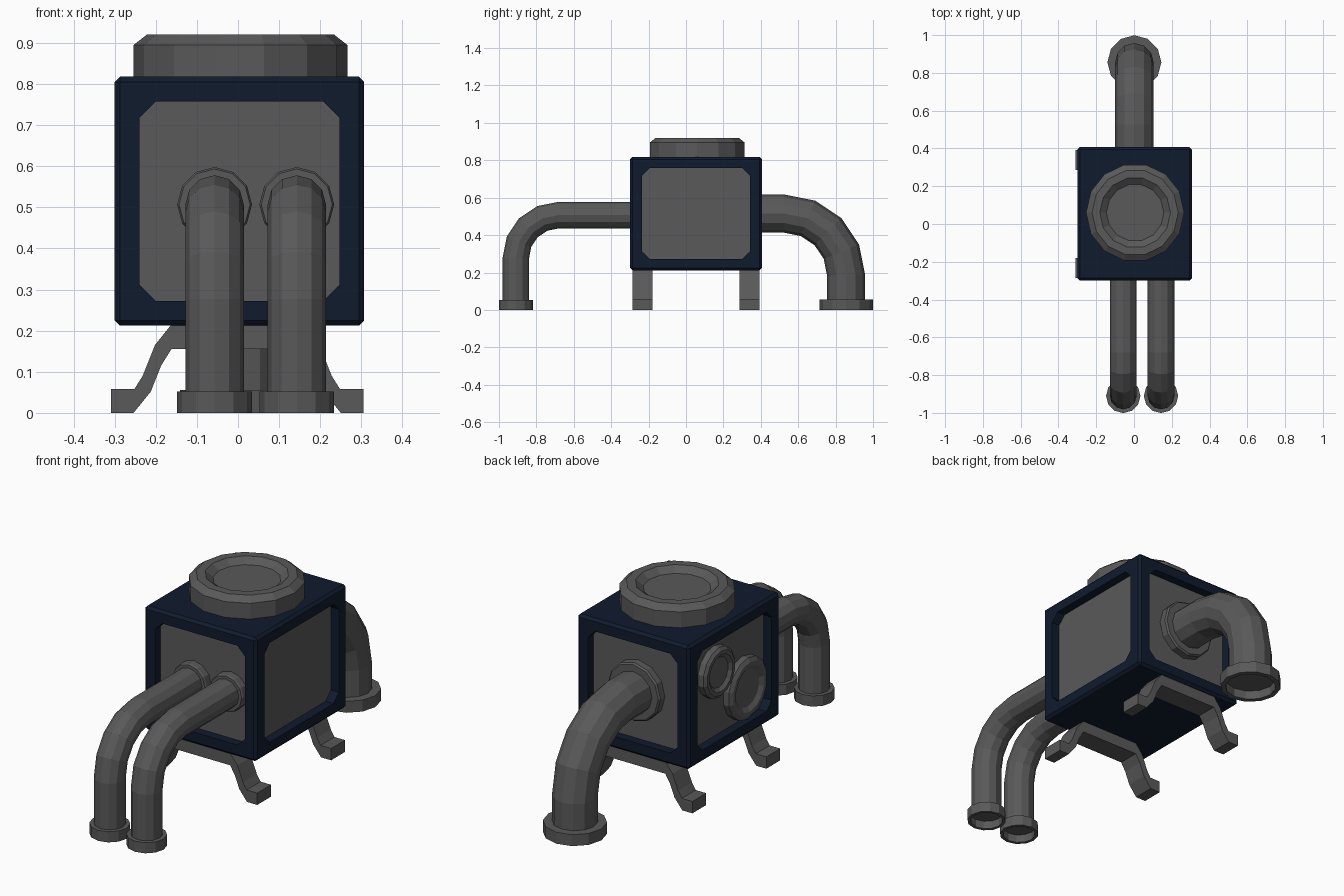
import bpy, bmesh, math
from mathutils import Matrix, Vector

if "Cube" in bpy.data.objects:
    bpy.data.objects.remove(bpy.data.objects["Cube"])


def material(name, rgb):
    m = bpy.data.materials.new(name)
    m.diffuse_color = (*rgb, 1)
    m.use_nodes = True
    m.node_tree.nodes["Principled BSDF"].inputs["Base Color"].default_value = m.diffuse_color
    return m


GREY = material("dark_grey", (0.1, 0.1, 0.1))
NAVY = material("navy", (0.005, 0.011, 0.027))


def finish(bm, name, mat=GREY):
    bmesh.ops.recalc_face_normals(bm, faces=bm.faces)
    me = bpy.data.meshes.new(name)
    bm.to_mesh(me)
    bm.free()
    me.materials.append(mat)
    ob = bpy.data.objects.new(name, me)
    bpy.context.collection.objects.link(ob)
    return ob


def skin(rings, name):
    """Bridge a list of point rings and cap both ends."""
    bm = bmesh.new()
    loops = [[bm.verts.new(p) for p in ring] for ring in rings]
    n = len(loops[0])
    for a, b in zip(loops, loops[1:]):
        for i in range(n):
            j = (i + 1) % n
            bm.faces.new((a[i], a[j], b[j], b[i]))
    bm.faces.new(loops[0])
    bm.faces.new(loops[-1])
    return finish(bm, name)


def lathe(name, profile, loc, rot=Matrix(), sides=12):
    """Turn (radius, height) points around local z, then place."""
    m = Matrix.Translation(loc) @ rot
    angles = [2 * math.pi * i / sides for i in range(sides)]
    return skin([[m @ Vector((r * math.cos(a), r * math.sin(a), h)) for a in angles]
                 for r, h in profile], name)


def prism(name, pts, axis, lo, hi, mat=GREY):
    """Extrude a 2D outline along x or y."""
    place = (lambda p, d: (d, *p)) if axis == "x" else (lambda p, d: (p[0], d, p[1]))
    ob = skin([[place(p, d) for p in pts] for d in (lo, hi)], name)
    ob.data.materials[0] = mat
    return ob


FRONT = Matrix.Rotation(math.radians(90), 4, "X")
BACK = Matrix.Rotation(math.radians(-90), 4, "X")
LEFT = Matrix.Rotation(math.radians(-90), 4, "Y")

# Box body
X0, X1, Y0, Y1, Z0, Z1 = -0.30, 0.307, -0.30, 0.407, 0.212, 0.818
DEPTH, LIP = 0.045, 0.06
bm = bmesh.new()
bmesh.ops.create_cube(bm, size=1)
for v in bm.verts:
    v.co = (X0 if v.co.x < 0 else X1, Y0 if v.co.y < 0 else Y1, Z0 if v.co.z < 0 else Z1)
bmesh.ops.bevel(bm, geom=bm.edges[:], offset=0.013, segments=1, affect="EDGES")
body = finish(bm, "box_frame", NAVY)


def octagon(a0, a1, b0, b1, c=0.04):
    return [(a0 + c, b0), (a1 - c, b0), (a1, b0 + c), (a1, b1 - c),
            (a1 - c, b1), (a0 + c, b1), (a0, b1 - c), (a0, b0 + c)]


# Recessed side panels: cut the frame, then fill with grey plates
wide = octagon(X0 + LIP, X1 - LIP, Z0 + LIP, Z1 - LIP)
deep = octagon(Y0 + LIP + 0.006, Y1 - LIP - 0.006, Z0 + LIP, Z1 - LIP)
for side, pts, axis, edge, s in (("front", wide, "y", Y0, 1), ("back", wide, "y", Y1, -1),
                                 ("left", deep, "x", X0, 1), ("right", deep, "x", X1, -1)):
    cutter = prism(side + "_recess_cutter", pts, axis, edge - s * 0.05, edge + s * DEPTH, NAVY)
    cutter.hide_render = True
    cutter.hide_viewport = True
    mod = body.modifiers.new(side + "_recess", "BOOLEAN")
    mod.operation, mod.solver, mod.object = "DIFFERENCE", "EXACT", cutter
    prism(side + "_panel", pts, axis, edge + s * (DEPTH - 0.002), edge + s * (DEPTH + 0.01))

# Round top lid with dished centre
lathe("top_lid", [(0.26, 0.8), (0.26, 0.895), (0.228, 0.92), (0.187, 0.92), (0.152, 0.893)],
      (0.006, 0.06, 0), sides=14)

# Two dished discs on the left panel
for name, r, y, z in (("small_side_disc", 0.123, 0.155, 0.593), ("large_side_disc", 0.15, -0.068, 0.43)):
    lathe(name, [(r, 0), (r, 0.032), (r * 0.88, 0.044), (r * 0.74, 0.044), (r * 0.6, 0.03)],
          (X0 + DEPTH, y, z), LEFT, 14)


def pipe(name, x, r, z, y_wall, y_end, bend, r_flange, h):
    """Bent pipe leaving a wall, turning down to the ground, with flanges."""
    s = 1 if y_end > 0 else -1
    path = [(y_wall, z, 0)]
    for k in range(5):
        t = math.pi / 2 * k / 4
        path.append((y_end - s * bend * (1 - math.sin(t)), z - bend * (1 - math.cos(t)), t))
    path.append((y_end, h - 0.01, math.pi / 2))
    rings = []
    for y, zc, t in path:
        ring = []
        for i in range(12):
            a = 2 * math.pi * i / 12
            n = r * math.sin(a)
            ring.append((x + r * math.cos(a), y + s * n * math.sin(t), zc + n * math.cos(t)))
        rings.append(ring)
    skin(rings, name)
    rin = r_flange * 0.83
    lathe(name + "_ground_flange", [(rin, h - 0.012), (rin, 0), (r_flange, 0), (r_flange, h), (r * 0.9, h)],
          (x, y_end, 0))
    lathe(name + "_wall_flange", [(r_flange, 0), (r_flange, 0.036), (r_flange * 0.95, 0.044), (r * 0.9, 0.044)],
          (x, y_wall, z), FRONT if s < 0 else BACK)


pipe("front_left_pipe", -0.057, 0.071, 0.507, Y0 + DEPTH, -0.91, 0.23, 0.091, 0.052)
pipe("front_right_pipe", 0.143, 0.071, 0.507, Y0 + DEPTH, -0.91, 0.23, 0.091, 0.052)
pipe("back_pipe", 0.002, 0.102, 0.515, Y1 - DEPTH, 0.856, 0.33, 0.143, 0.056)

# Bent strap legs, mirrored left to right
under = [(0.307, 0), (0.252, 0), (0.21, 0.052), (0.185, 0.115), (0.16, 0.155)]
over = [(0.16, 0.215), (0.2, 0.165), (0.23, 0.09), (0.25, 0.058), (0.307, 0.058)]
half = under[::-1] + over[::-1]
outline = half + [(-x, z) for x, z in half[::-1]]
for name, y in (("front_leg", -0.287), ("back_leg", 0.285)):
    prism(name, [(x - 0.002, z) for x, z in outline], "y", y, y + 0.107)
